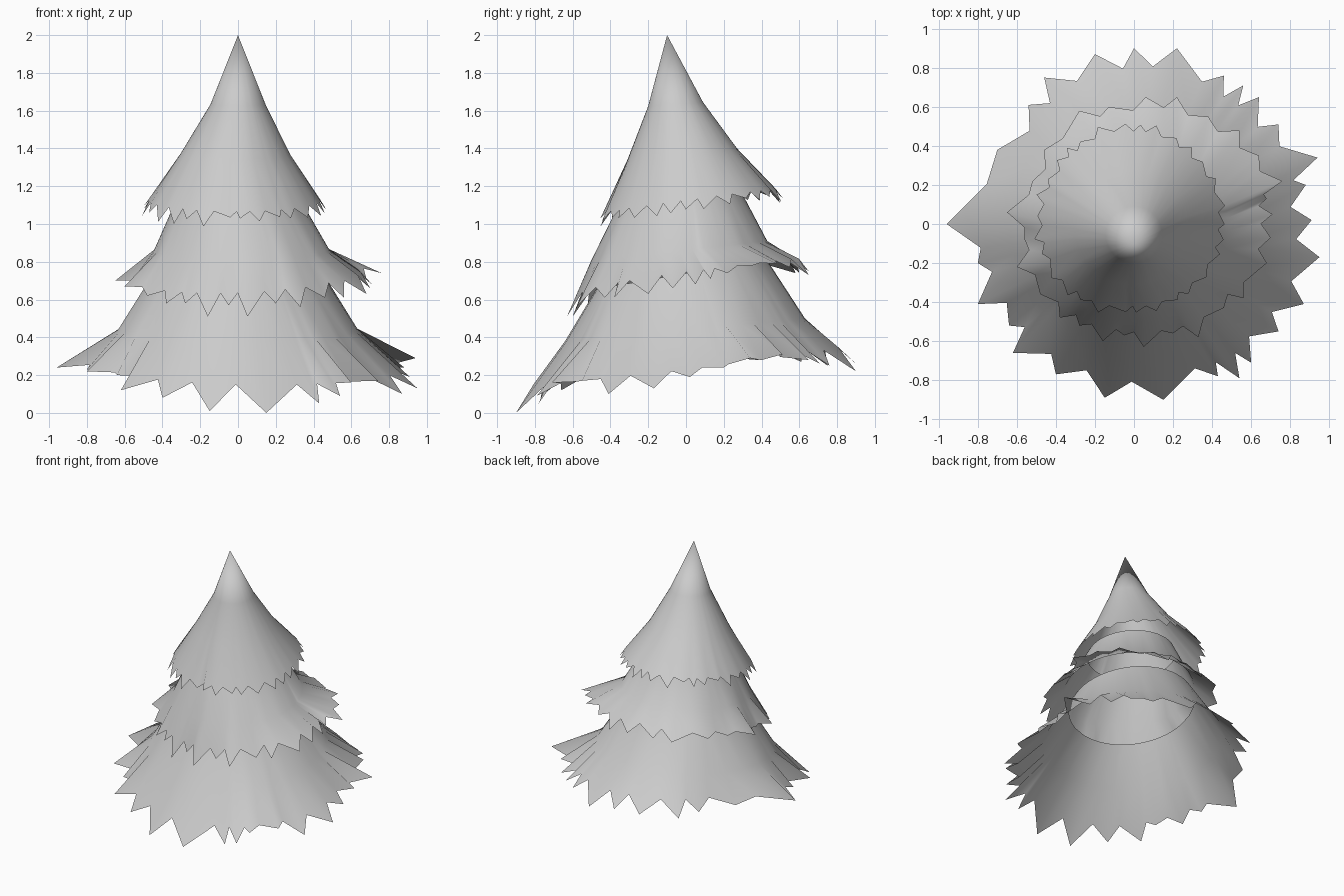
import bpy, bmesh, math, random

if "Cube" in bpy.data.objects:
    bpy.data.objects.remove(bpy.data.objects["Cube"])

random.seed(7)


def ring(angles, cx, cy, r, z, tilt):
    """Tilted ring: the back (+y) sits higher than the front."""
    return [(cx + r * math.cos(a), cy + r * math.sin(a), z + tilt * math.sin(a))
            for a in angles]


def make_tier(name, tips, rings, valley, apex=None):
    """Smooth open skirt ending in a jagged fringe.
    rings: (cx, cy, r, z, tilt) top to bottom;
    valley: (depth ratio, z, tilt along y, tilt along x)."""
    tips = sorted(tips, key=lambda p: math.atan2(p[1], p[0]) % math.tau)
    ratio, vz, ty, tx = valley
    angles, hem = [], []
    n = len(tips)
    for i, (x, y, z) in enumerate(tips):
        nx, ny, _ = tips[(i + 1) % n]
        a = math.atan2(y, x) % math.tau
        b = math.atan2(ny, nx) % math.tau
        if b < a:
            b += math.tau
        m = (a + b) / 2 + random.uniform(-0.2, 0.2) * (b - a)
        r = ratio * (math.hypot(x, y) + math.hypot(nx, ny)) / 2
        angles += [a, m]
        hem += [(x, y, z), (r * math.cos(m), r * math.sin(m),
                            vz + ty * math.sin(m) + tx * math.cos(m))]

    bm = bmesh.new()
    loops = [[bm.verts.new(p) for p in pts]
             for pts in [ring(angles, *s) for s in rings] + [hem]]
    k = len(angles)
    for up, low in zip(loops, loops[1:]):
        for i in range(k):
            j = (i + 1) % k
            bm.faces.new((up[i], low[i], low[j], up[j]))
    if apex:
        top = bm.verts.new(apex)
        for i in range(k):
            bm.faces.new((top, loops[0][i], loops[0][(i + 1) % k]))
    for f in bm.faces:
        f.smooth = True
    me = bpy.data.meshes.new(name)
    bm.to_mesh(me)
    bm.free()
    ob = bpy.data.objects.new(name, me)
    bpy.context.collection.objects.link(ob)
    return ob


def random_tips(count, cx, cy, r, z, tilt, jr, jz):
    """Irregular fringe tips around a tilted circle; longer tips hang lower."""
    tips = []
    for i in range(count):
        a = math.tau * (i + random.uniform(-0.3, 0.3)) / count
        d = random.uniform(-1, 1)
        q = r + jr * d
        tips.append((cx + q * math.cos(a), cy + q * math.sin(a),
                     z + tilt * math.sin(a) - jz * d))
    return tips


# Lowest tier, with its large branch tips
lower_tips = [
    (.94, .34, .29), (.88, .2, .24), (.91, .02, .19), (.95, -.17, .13),
    (.87, -.41, .1), (.74, -.55, .17), (.6, -.71, .16), (.54, -.79, .09),
    (.43, -.78, .05), (.15, -.9, 0), (-.15, -.89, .01), (-.4, -.77, .08),
    (-.62, -.66, .12), (-.64, -.52, .2), (-.8, -.41, .22), (-.8, -.2, .23),
    (-.96, 0, .24), (-.7, .38, .28), (-.54, .61, .27),
    (-.46, .75, .25), (-.2, .87, .26), (0, .9, .26), (.22, .9, .22),
    (.46, .76, .25), (.56, .71, .26), (.64, .65, .28), (.74, .51, .31)]
make_tier("lower_branches", lower_tips,
          [(0, -.025, .45, .735, .08), (0, -.005, .635, .44, .06)],
          (.89, .25, .1, -.02))

# Middle tier
middle_tips = [
    (.76, .22, .74), (.68, .13, .71), (.71, .05, .68), (.7, -.07, .66),
    (.68, -.2, .63), (.56, -.38, .61), (.46, -.43, .61), (.33, -.58, .56),
    (.2, -.56, .58), (.05, -.63, .51), (-.05, -.57, .57), (-.16, -.6, .51),
    (-.28, -.52, .58), (-.38, -.48, .58), (-.48, -.36, .62),
    (-.6, -.22, .67), (-.56, -.08, .69), (-.65, .06, .7), (-.52, .22, .72),
    (-.46, .38, .74), (-.28, .58, .74), (-.13, .6, .74), (.06, .65, .75),
    (.22, .65, .73), (.38, .55, .77), (.54, .48, .79), (.64, .35, .78)]
make_tier("middle_branches", middle_tips,
          [(0, -.03, .315, 1.155, .03), (.02, -.035, .465, .86, .05)],
          (.92, .725, .09, .02))

# Top tier with the pointed crown
make_tier("top_branches",
          random_tips(30, -.02, .02, .485, 1.08, .07, .02, .035),
          [(0, -.055, .145, 1.635, .01), (-.015, -.02, .29, 1.37, .03)],
          (.93, 1.125, .06, 0), apex=(0, -.1, 2))
